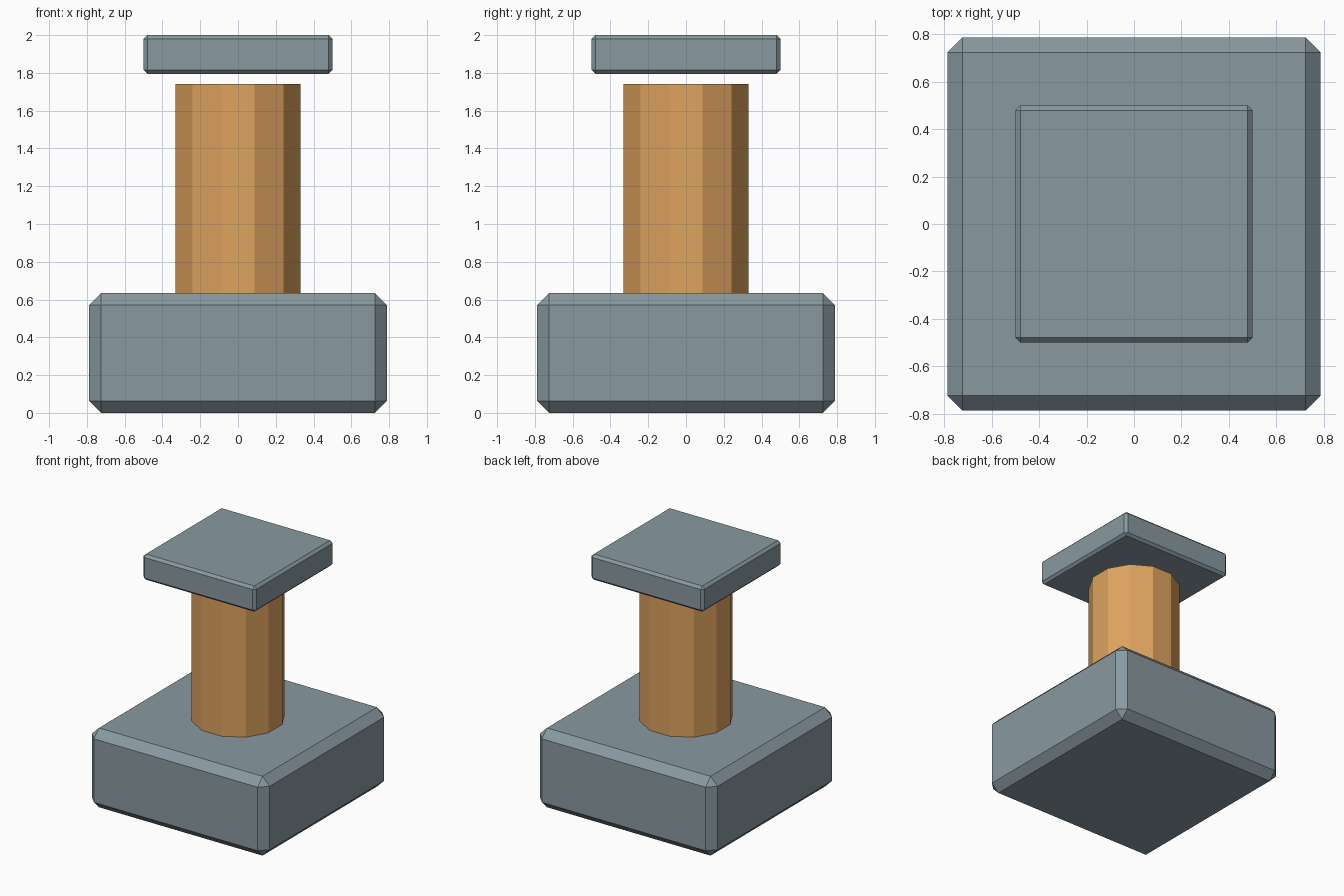
import bpy
import bmesh
from math import radians
from mathutils import Matrix

cube = bpy.data.objects.get("Cube")
if cube:
    bpy.data.objects.remove(cube, do_unlink=True)


def make_material(name, rgb):
    mat = bpy.data.materials.new(name)
    mat.use_nodes = True
    mat.diffuse_color = (*rgb, 1)
    mat.node_tree.nodes["Principled BSDF"].inputs["Base Color"].default_value = (*rgb, 1)
    return mat


def add_object(name, bm, mat):
    mesh = bpy.data.meshes.new(name)
    bm.to_mesh(mesh)
    bm.free()
    mesh.materials.append(mat)
    obj = bpy.data.objects.new(name, mesh)
    bpy.context.collection.objects.link(obj)
    return obj


def chamfered_slab(name, width, bottom, top, chamfer, mat):
    bm = bmesh.new()
    bmesh.ops.create_cube(bm, size=1)
    bmesh.ops.scale(bm, vec=(width, width, top - bottom), verts=bm.verts)
    bmesh.ops.translate(bm, vec=(0, 0, (top + bottom) / 2), verts=bm.verts)
    obj = add_object(name, bm, mat)
    bevel = obj.modifiers.new("Chamfer", "BEVEL")
    bevel.width = chamfer
    bevel.segments = 1
    return obj


def faceted_post(name, radius, bottom, top, sides, mat):
    bm = bmesh.new()
    turn = Matrix.Rotation(radians(180 / sides), 4, "Z")
    place = Matrix.Translation((0, 0, (top + bottom) / 2)) @ turn
    bmesh.ops.create_cone(bm, cap_ends=True, segments=sides, radius1=radius,
                          radius2=radius, depth=top - bottom, matrix=place)
    return add_object(name, bm, mat)


stone = make_material("blue grey stone", (0.25, 0.32, 0.352))
wood = make_material("warm wood", (0.73, 0.366, 0.114))

# Heavy base, wooden post and the cap floating just above it
chamfered_slab("base_block", 1.575, 0, 0.635, 0.063, stone)
faceted_post("post", 0.342, 0.635, 1.74, 12, wood)
chamfered_slab("cap_slab", 1.0, 1.795, 2.0, 0.02, stone)
